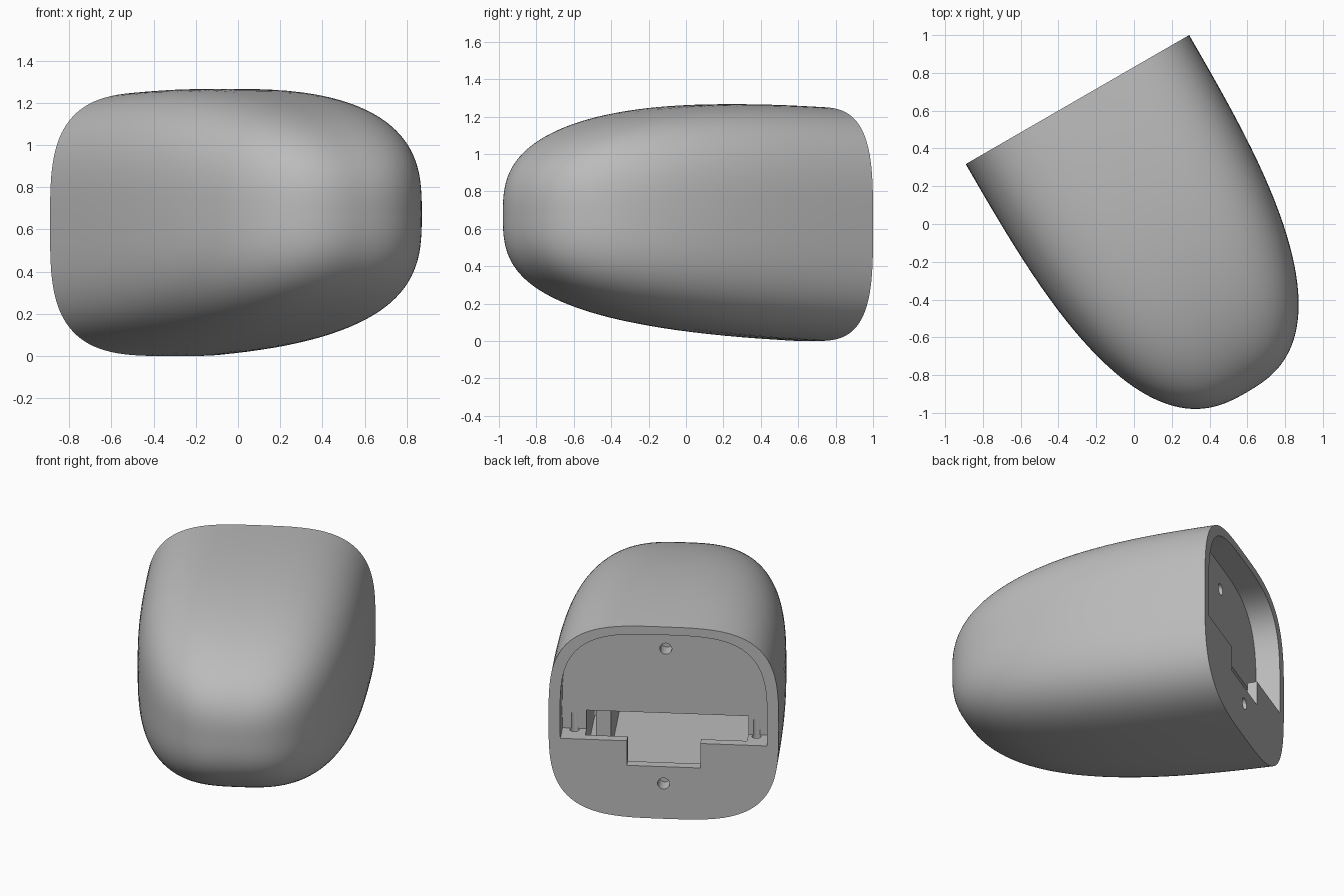
import bpy, bmesh, math
from mathutils import Matrix, Vector

old = bpy.data.objects.get("Cube")
if old:
    bpy.data.objects.remove(old, do_unlink=True)

BACK, LENGTH, SEGS, RINGS = 0.72, 1.79, 112, 44

# Single grey plastic
grey = bpy.data.materials.new("grey plastic")
grey.use_nodes = True
colour = (0.5, 0.5, 0.5, 1)
grey.diffuse_color = colour
grey.node_tree.nodes["Principled BSDF"].inputs["Base Color"].default_value = colour


def finish(name, bm):
    bmesh.ops.recalc_face_normals(bm, faces=bm.faces)
    mesh = bpy.data.meshes.new(name)
    bm.to_mesh(mesh)
    bm.free()
    mesh.materials.append(grey)
    ob = bpy.data.objects.new(name, mesh)
    bpy.context.collection.objects.link(ob)
    return ob


def section(w, h, zc, n):
    """Rounded rectangle as (x, z) points."""
    pts = []
    for i in range(SEGS):
        a = 2 * math.pi * i / SEGS
        c, s = math.cos(a), math.sin(a)
        pts.append((math.copysign(abs(c) ** (2 / n), c) * w,
                    zc + math.copysign(abs(s) ** (2 / n), s) * h))
    return pts


def loft(name, rings):
    """Skin a list of (y, points) rings and cap both ends."""
    bm = bmesh.new()
    loops = [[bm.verts.new((x, y, z)) for x, z in pts] for y, pts in rings]
    for a, b in zip(loops, loops[1:]):
        for i in range(len(a)):
            j = (i + 1) % len(a)
            bm.faces.new((a[i], a[j], b[j], b[i]))
    bm.faces.new(loops[0])
    bm.faces.new(loops[-1])
    return finish(name, bm)


def box(name, x0, x1, d0, d1, z0, z1, radius=0):
    """Box given by depth behind the back face, with optional rounded lower edges."""
    bm = bmesh.new()
    bmesh.ops.create_cube(bm, size=1)
    for v in bm.verts:
        v.co = Vector((x1 if v.co.x > 0 else x0,
                       BACK - (d1 if v.co.y > 0 else d0),
                       z1 if v.co.z > 0 else z0))
    if radius:
        low = [e for e in bm.edges if all(v.co.z == min(z0, z1) or abs(v.co.z - z0) < 1e-5
               for v in e.verts) and abs(e.verts[0].co.x - e.verts[1].co.x) < 1e-5]
        bmesh.ops.bevel(bm, geom=low, offset=radius, segments=6, profile=0.5,
                        affect='EDGES')
    return finish(name, bm)


def drill(name, x, d, z, radius, depth, vertical=False):
    bm = bmesh.new()
    bmesh.ops.create_cone(bm, cap_ends=True, segments=24, radius1=radius,
                          radius2=radius, depth=depth)
    turn = Matrix() if vertical else Matrix.Rotation(math.pi / 2, 4, 'X')
    bm.transform(Matrix.Translation((x, BACK - d, z)) @ turn)
    return finish(name, bm)


# Tapered outer shell, blunt rounded nose, flat back
rings = []
for i in range(RINGS + 1):
    q = 1 - max(1 - i / RINGS, 0.02) ** 2.8
    w = 0.683 * (1 - q ** 3) ** (1 / 2.6)
    h = 0.626 * (1 - q ** 2.5) ** (1 / 2.8)
    zc = 0.626 + 0.048 * math.sin(math.pi * q * 0.6)
    rings.append((BACK - LENGTH * q, section(w, h, zc, 3.4 - 0.5 * q)))
housing = loft("housing", rings)

# Arched recess, following the shell edge, above the ledge
arch = [(x, max(z, 0.5)) for x, z in section(0.615, 0.573, 0.626, 3.4)]
arch = [p for i, p in enumerate(arch) if p[1] > 0.5 or arch[i - 1][1] > 0.5
        or arch[(i + 1) % SEGS][1] > 0.5]
cutters = [
    loft("recess_cutter", [(BACK + 0.1, arch), (BACK - 0.15, arch)]),
    box("slot_cutter", -0.595, 0.595, 0.1, 0.75, 0.5, 0.73),
    box("pocket_cutter", -0.49, 0.33, 0.06, 1.0, 0.33, 0.62),
    box("side_slot_cutter", 0.42, 0.47, 0.06, 0.7, 0.33, 0.62),
    box("slot_link_cutter", 0.3, 0.44, 0.06, 0.2, 0.33, 0.62),
    box("notch_cutter", -0.218, 0.218, -0.1, 0.1, 0.34, 0.62, 0.05),
    drill("panel_hole_cutter", 0, 0.15, 1.04, 0.036, 0.2),
    drill("lower_hole_cutter", 0, 0, 0.23, 0.036, 0.2),
]
for side in (-1, 1):
    cutters.append(drill("ledge_hole_cutter", 0.54 * side, 0.13, 0.5, 0.028, 0.2, True))

bpy.context.view_layer.objects.active = housing
for cutter in cutters:
    mod = housing.modifiers.new("cut", 'BOOLEAN')
    mod.operation, mod.solver, mod.object = 'DIFFERENCE', 'EXACT', cutter
    bpy.ops.object.modifier_apply(modifier=mod.name)
    bpy.data.objects.remove(cutter, do_unlink=True)

# Turn the housing and shade it
housing.data.transform(Matrix.Rotation(math.radians(30), 4, 'Z')
                       @ Matrix.Translation((0.07, 0, 0)))
bpy.ops.object.select_all(action='DESELECT')
housing.select_set(True)
bpy.ops.object.shade_smooth_by_angle(angle=math.radians(30))
